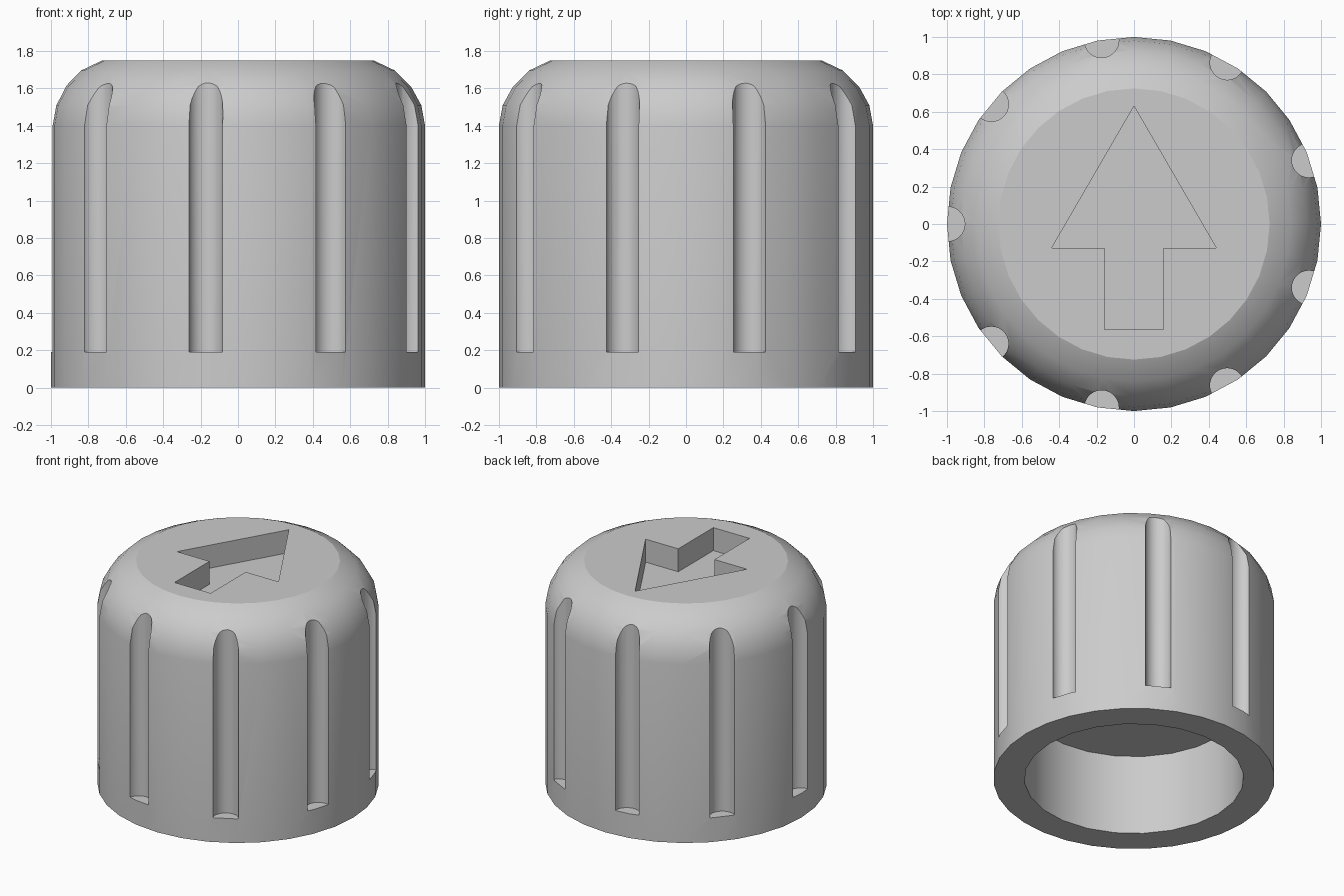
import bpy
import bmesh
from math import cos, sin, pi, radians

if "Cube" in bpy.data.objects:
    bpy.data.objects.remove(bpy.data.objects["Cube"], do_unlink=True)

HEIGHT = 1.75

grey = bpy.data.materials.new("light_grey_plastic")
grey.use_nodes = True
colour = (0.6, 0.6, 0.6, 1)
grey.diffuse_color = colour
grey.node_tree.nodes["Principled BSDF"].inputs["Base Color"].default_value = colour


def circle(radius, sides, x=0, y=0):
    return [(x + radius * cos(2 * pi * i / sides), y + radius * sin(2 * pi * i / sides))
            for i in range(sides)]


def add_stack(bm, sections):
    """Close a solid through a stack of (outline, z) sections."""
    rings = [[bm.verts.new((x, y, z)) for x, y in outline] for outline, z in sections]
    n = len(rings[0])
    for low, high in zip(rings, rings[1:]):
        for i in range(n):
            j = (i + 1) % n
            bm.faces.new((low[i], low[j], high[j], high[i]))
    bm.faces.new(rings[0][::-1])
    bm.faces.new(rings[-1])


def make_object(name, bm):
    bmesh.ops.recalc_face_normals(bm, faces=bm.faces)
    mesh = bpy.data.meshes.new(name)
    bm.to_mesh(mesh)
    bm.free()
    mesh.materials.append(grey)
    obj = bpy.data.objects.new(name, mesh)
    bpy.context.collection.objects.link(obj)
    return obj


# Knob body with a rounded top shoulder
bm = bmesh.new()
profile = [(1.0, 0), (1.0, 1.40), (0.98, 1.51), (0.925, 1.61),
           (0.84, 1.695), (0.725, HEIGHT)]
add_stack(bm, [(circle(r, 32), z) for r, z in profile])
knob = make_object("knob", bm)

# Cutters: finger grooves, hollow underside and arrow recess
bm = bmesh.new()
for i in range(9):
    a = radians(20 + 40 * i)
    groove = circle(0.092, 28, 0.996 * cos(a), 0.996 * sin(a))
    add_stack(bm, [(groove, 0.19), (groove, 2)])
bore = circle(0.78, 24)
add_stack(bm, [(bore, -0.2), (bore, 0.63)])
half = [(0.157, -0.563), (0.157, -0.128), (0.44, -0.128)]
arrow = half + [(0, 0.63)] + [(-x, y) for x, y in reversed(half)]
add_stack(bm, [(arrow, HEIGHT - 0.18), (arrow, 2)])
cutter = make_object("recess_cutter", bm)
cutter.hide_render = True

cut = knob.modifiers.new("recesses", 'BOOLEAN')
cut.operation = 'DIFFERENCE'
cut.solver = 'EXACT'
cut.object = cutter

# Bake the cuts, then smooth the curved walls
depsgraph = bpy.context.evaluated_depsgraph_get()
finished = bpy.data.meshes.new_from_object(knob.evaluated_get(depsgraph))
knob.modifiers.clear()
knob.data = finished
bpy.data.objects.remove(cutter, do_unlink=True)

bpy.ops.object.select_all(action='DESELECT')
knob.select_set(True)
bpy.context.view_layer.objects.active = knob
bpy.ops.object.shade_smooth_by_angle(angle=radians(35))
for face in knob.data.polygons:
    if abs(face.normal.z) > 0.99:
        face.use_smooth = False
